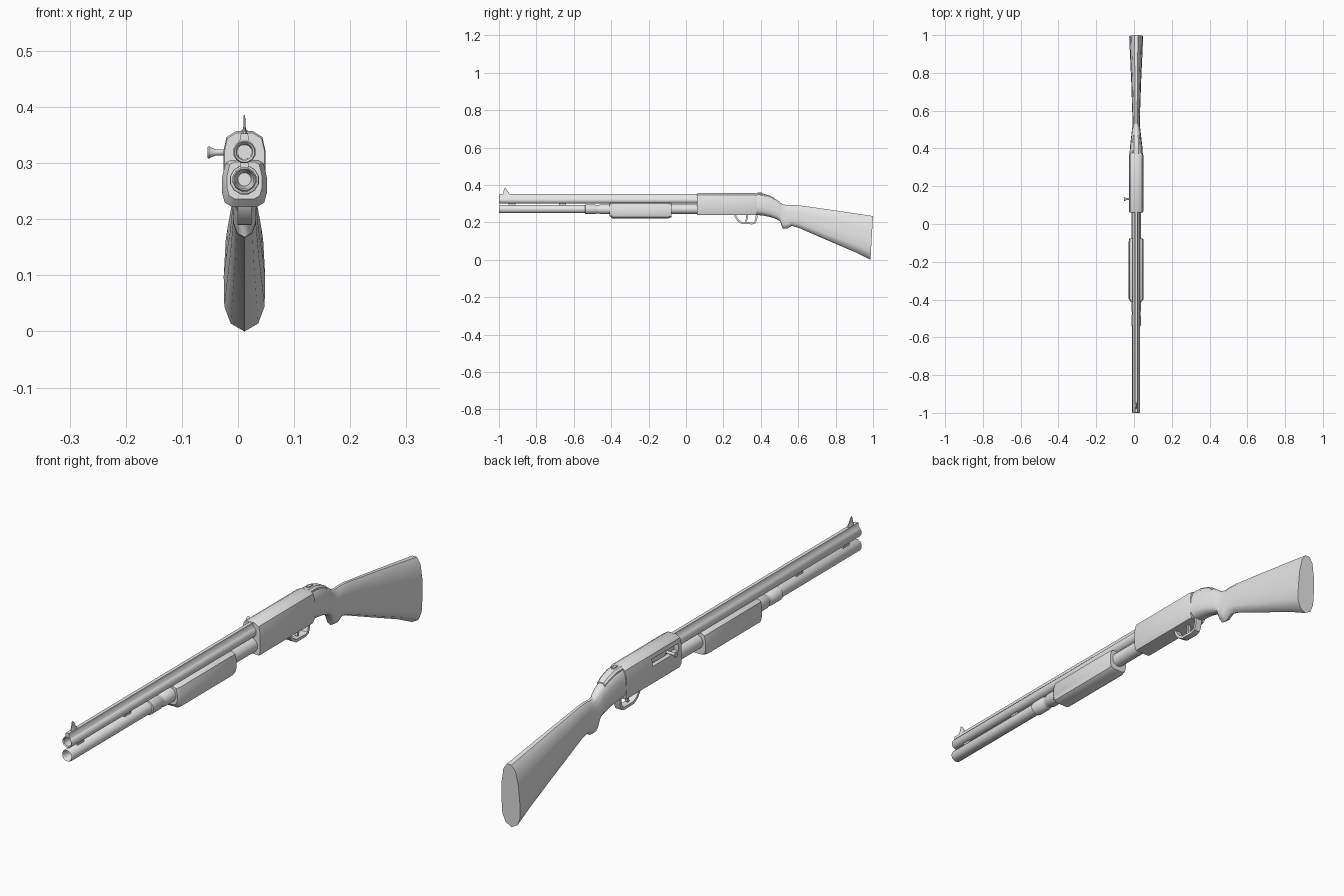
import bpy
import bmesh
import math
from mathutils import Vector

CX = 0.0115  # centre line of the gun

if "Cube" in bpy.data.objects:
    bpy.data.objects.remove(bpy.data.objects["Cube"], do_unlink=True)

grey = bpy.data.materials.new("plain_grey")
grey.use_nodes = True
grey.diffuse_color = (0.8, 0.8, 0.8, 1)
grey.node_tree.nodes["Principled BSDF"].inputs["Base Color"].default_value = (0.8, 0.8, 0.8, 1)


def finish(bm, name, angle=35):
    bmesh.ops.remove_doubles(bm, verts=bm.verts, dist=0.00001)
    bmesh.ops.recalc_face_normals(bm, faces=bm.faces)
    mesh = bpy.data.meshes.new(name)
    bm.to_mesh(mesh)
    bm.free()
    mesh.materials.append(grey)
    obj = bpy.data.objects.new(name, mesh)
    bpy.context.collection.objects.link(obj)
    smooth(obj, angle)
    return obj


def smooth(obj, angle=35):
    bpy.ops.object.select_all(action="DESELECT")
    obj.select_set(True)
    bpy.context.view_layer.objects.active = obj
    bpy.ops.object.shade_smooth_by_angle(angle=math.radians(angle))


def loft(name, rings, angle=35, closed=False):
    """Skin a list of equal rings of points, capping the ends."""
    bm = bmesh.new()
    loops = [[bm.verts.new(p) for p in ring] for ring in rings]
    pairs = list(zip(loops, loops[1:]))
    if closed:
        pairs.append((loops[-1], loops[0]))
    n = len(loops[0])
    for a, b in pairs:
        for i in range(n):
            j = (i + 1) % n
            bm.faces.new((a[i], a[j], b[j], b[i]))
    if not closed:
        bm.faces.new(loops[0])
        bm.faces.new(loops[-1])
    return finish(bm, name, angle)


def section(half, y, bottom, top, width, lean=0.0):
    """Mirror a half outline (0..1 across, 0..1 up) into a ring at y."""
    full = half + [(-u, v) for u, v in reversed(half) if u > 0]
    h = top - bottom
    return [(CX + u * width, y - lean * (1 - v), bottom + v * h) for u, v in full]


def lathe(name, profile, z, sides=12, axis="Y", start=(0, 0)):
    """Turn (position, radius) points about an axis."""
    rings = []
    for d, r in profile:
        ring = []
        for i in range(sides):
            a = 2 * math.pi * (i + 0.5) / sides
            c, s = r * math.cos(a), r * math.sin(a)
            ring.append((CX + c, d, z + s) if axis == "Y" else (d, start[1] + c, z + s))
        rings.append(ring)
    return loft(name, rings)


def box(name, centre, size):
    bm = bmesh.new()
    bmesh.ops.create_cube(bm, size=1)
    for v in bm.verts:
        v.co = Vector(centre) + Vector(a * b for a, b in zip(v.co, size))
    return finish(bm, name)


# Barrel and magazine tube, both open at the front
lathe("barrel", [(-0.9, 0.013), (-0.997, 0.015), (-1.0, 0.0185), (-0.997, 0.0205), (0.08, 0.0205)], 0.32)
lathe("magazine_tube", [(-0.94, 0.012), (-0.995, 0.017), (-1.0, 0.0195), (-0.996, 0.022), (-0.4, 0.022)], 0.271)
lathe("rear_tube", [(-0.1, 0.026), (0.08, 0.026)], 0.271)
lathe("tube_collar", [(-0.541, 0.021), (-0.538, 0.026), (-0.485, 0.026), (-0.48, 0.0235),
                      (-0.465, 0.0235), (-0.46, 0.0265), (-0.4, 0.0265)], 0.27)

# Rib along the top of the barrel
rib = [(1, 0), (0.55, 0.4), (0.45, 1)]
loft("barrel_rib", [section(rib, y, 0.334, 0.353, 0.014) for y in (-0.998, 0.07)])

# Front sight blade
blade = [(1, 0), (0.35, 0.4), (0.2, 1)]
loft("front_sight", [
    section(blade, -0.978, 0.350, 0.356, 0.006),
    section(blade, -0.970, 0.350, 0.386, 0.006),
    section(blade, -0.962, 0.350, 0.380, 0.006),
    section(blade, -0.945, 0.350, 0.355, 0.006)])

# Spacers between barrel and tube
for label, y in (("front", -0.93), ("middle", -0.66)):
    box(label + "_spacer", (CX, y, 0.296), (0.014, 0.036, 0.02))

# Pump grip with softened ends
pump = [(0.55, 0), (0.88, 0.09), (1, 0.3), (1, 0.62), (0.85, 0.93), (0.6, 1)]
loft("pump_grip", [
    section(pump, -0.41, 0.236, 0.302, 0.031),
    section(pump, -0.395, 0.222, 0.306, 0.040),
    section(pump, -0.095, 0.222, 0.306, 0.040),
    section(pump, -0.077, 0.228, 0.304, 0.037)])

# Receiver with an ejection port cut in its right-hand side
body = [(0.82, 0), (1, 0.14), (1, 0.7), (0.85, 0.91), (0.4, 1)]
receiver = loft("receiver", [
    section(body, 0.06, 0.240, 0.354, 0.036),
    section(body, 0.066, 0.239, 0.357, 0.0375),
    section(body, 0.365, 0.239, 0.357, 0.0375),
    section(body, 0.376, 0.240, 0.354, 0.035)])
cutter = box("port_cutter", (CX - 0.035, 0.155, 0.319), (0.032, 0.15, 0.026))
cutter.hide_render = True
cut = receiver.modifiers.new("port", "BOOLEAN")
cut.operation = "DIFFERENCE"
cut.solver = "EXACT"
cut.object = cutter
bpy.context.view_layer.objects.active = receiver
bpy.ops.object.modifier_apply(modifier=cut.name)
bpy.data.objects.remove(cutter, do_unlink=True)
smooth(receiver)

# Bolt and its flared handle
box("bolt", (CX - 0.020, 0.18, 0.319), (0.012, 0.09, 0.02))
lathe("bolt_handle", [(-0.01, 0.0055), (-0.04, 0.0055), (-0.046, 0.008), (-0.052, 0.011), (-0.054, 0.010)],
      0.319, 10, "X", (0, 0.132))

# Stock: wrist, grip hook and butt in one skin
stock = [(0, 0), (0.66, 0.06), (0.97, 0.19), (1, 0.42), (0.9, 0.7), (0.66, 0.91), (0.25, 1)]
stations = [
    (0.37, 0.240, 0.354, 0.035), (0.41, 0.237, 0.352, 0.033),
    (0.45, 0.229, 0.339, 0.028), (0.485, 0.217, 0.321, 0.024),
    (0.503, 0.207, 0.308, 0.022), (0.516, 0.168, 0.297, 0.020),
    (0.54, 0.166, 0.292, 0.020), (0.565, 0.181, 0.294, 0.020),
    (0.60, 0.172, 0.292, 0.021), (0.75, 0.107, 0.271, 0.026),
    (0.90, 0.043, 0.249, 0.033)]
rings = [section(stock, *s) for s in stations]
rings.append(section(stock, 1.0, 0.0, 0.234, 0.037, 0.014))
loft("stock", rings, 50)

# Tang plate over the wrist, with the safety button
tang = [(1, 0), (0.95, 0.8), (0.6, 1)]
loft("tang_plate", [section(tang, y, top - 0.03, top, w) for y, top, w in (
    (0.37, 0.356, 0.022), (0.41, 0.355, 0.021), (0.45, 0.343, 0.019), (0.472, 0.331, 0.017))])
box("safety_button", (CX, 0.395, 0.356), (0.01, 0.025, 0.006))


def strap(name, path, width, thick):
    """Flat strip following a (y, z) path, thickened towards its inside."""
    rings = []
    for i, (y, z) in enumerate(path):
        a = Vector(path[max(i - 1, 0)])
        b = Vector(path[min(i + 1, len(path) - 1)])
        t = (b - a).normalized()
        n = Vector((-t.y, t.x)) * thick
        rings.append([(CX - width, y, z), (CX + width, y, z),
                      (CX + width, y + n.x, z + n.y), (CX - width, y + n.x, z + n.y)])
    loft(name, rings)


# Trigger guard and trigger
strap("trigger_guard", [(0.255, 0.245), (0.262, 0.225), (0.278, 0.204), (0.300, 0.191),
                        (0.355, 0.190), (0.372, 0.196), (0.380, 0.215), (0.384, 0.245)], 0.0125, 0.010)
strap("trigger", [(0.320, 0.245), (0.322, 0.225), (0.316, 0.206)], 0.005, 0.009)
